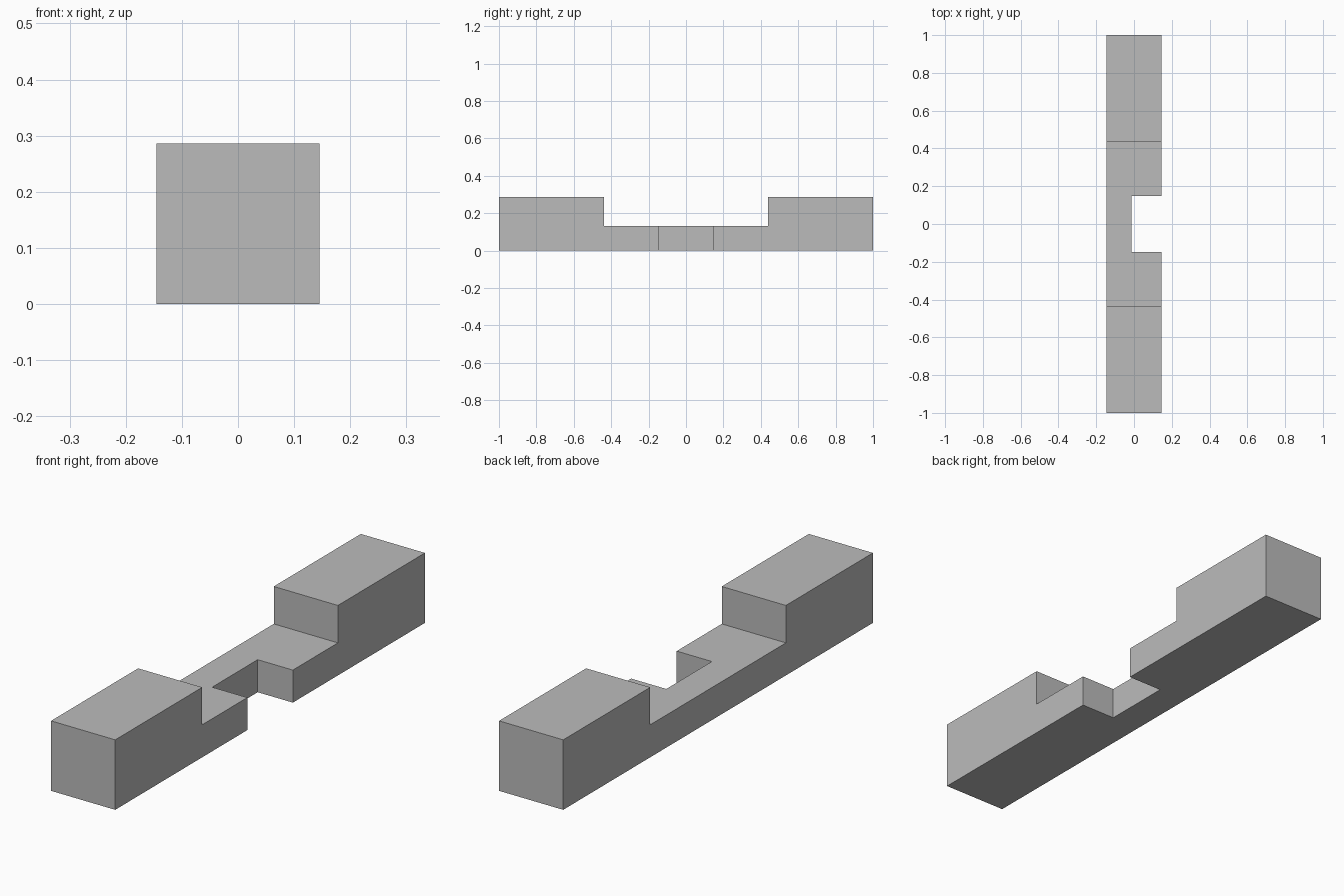
import bpy
import bmesh
from mathutils import Vector

if "Cube" in bpy.data.objects:
    bpy.data.objects.remove(bpy.data.objects["Cube"], do_unlink=True)

HALF_WIDTH, HALF_LENGTH = 0.145, 1.0
HEIGHT, LOW = 0.286, 0.133
STEP_Y, NOTCH_Y, NOTCH_X = 0.438, 0.147, -0.014

grey = bpy.data.materials.new("plain_grey")
grey.use_nodes = True
colour = (0.5, 0.5, 0.5, 1)
grey.diffuse_color = colour
grey.node_tree.nodes["Principled BSDF"].inputs["Base Color"].default_value = colour


def extrude_profile(name, points, depth):
    """Make a solid by extruding a closed outline along a vector."""
    bm = bmesh.new()
    face = bm.faces.new([bm.verts.new(p) for p in points])
    result = bmesh.ops.extrude_face_region(bm, geom=[face], use_keep_orig=True)
    moved = [v for v in result["geom"] if isinstance(v, bmesh.types.BMVert)]
    bmesh.ops.translate(bm, verts=moved, vec=Vector(depth))
    bmesh.ops.recalc_face_normals(bm, faces=bm.faces)
    mesh = bpy.data.meshes.new(name)
    bm.to_mesh(mesh)
    bm.free()
    mesh.materials.append(grey)
    obj = bpy.data.objects.new(name, mesh)
    bpy.context.collection.objects.link(obj)
    return obj


# Bar with two tall ends and a lowered middle
half = [(HALF_LENGTH, 0), (HALF_LENGTH, HEIGHT), (STEP_Y, HEIGHT), (STEP_Y, LOW)]
outline = half + [(-y, z) for y, z in reversed(half)]
bar = extrude_profile("notched_bar", [(-HALF_WIDTH, y, z) for y, z in outline],
                      (2 * HALF_WIDTH, 0, 0))

# Side notch through the lowered middle
corners = [(NOTCH_X, -NOTCH_Y), (HEIGHT, -NOTCH_Y), (HEIGHT, NOTCH_Y), (NOTCH_X, NOTCH_Y)]
cutter = extrude_profile("notch_cutter", [(x, y, -HEIGHT) for x, y in corners],
                         (0, 0, 3 * HEIGHT))
cutter.hide_render = True
cutter.hide_set(True)
cut = bar.modifiers.new("side_notch", "BOOLEAN")
cut.operation = "DIFFERENCE"
cut.solver = "EXACT"
cut.object = cutter
